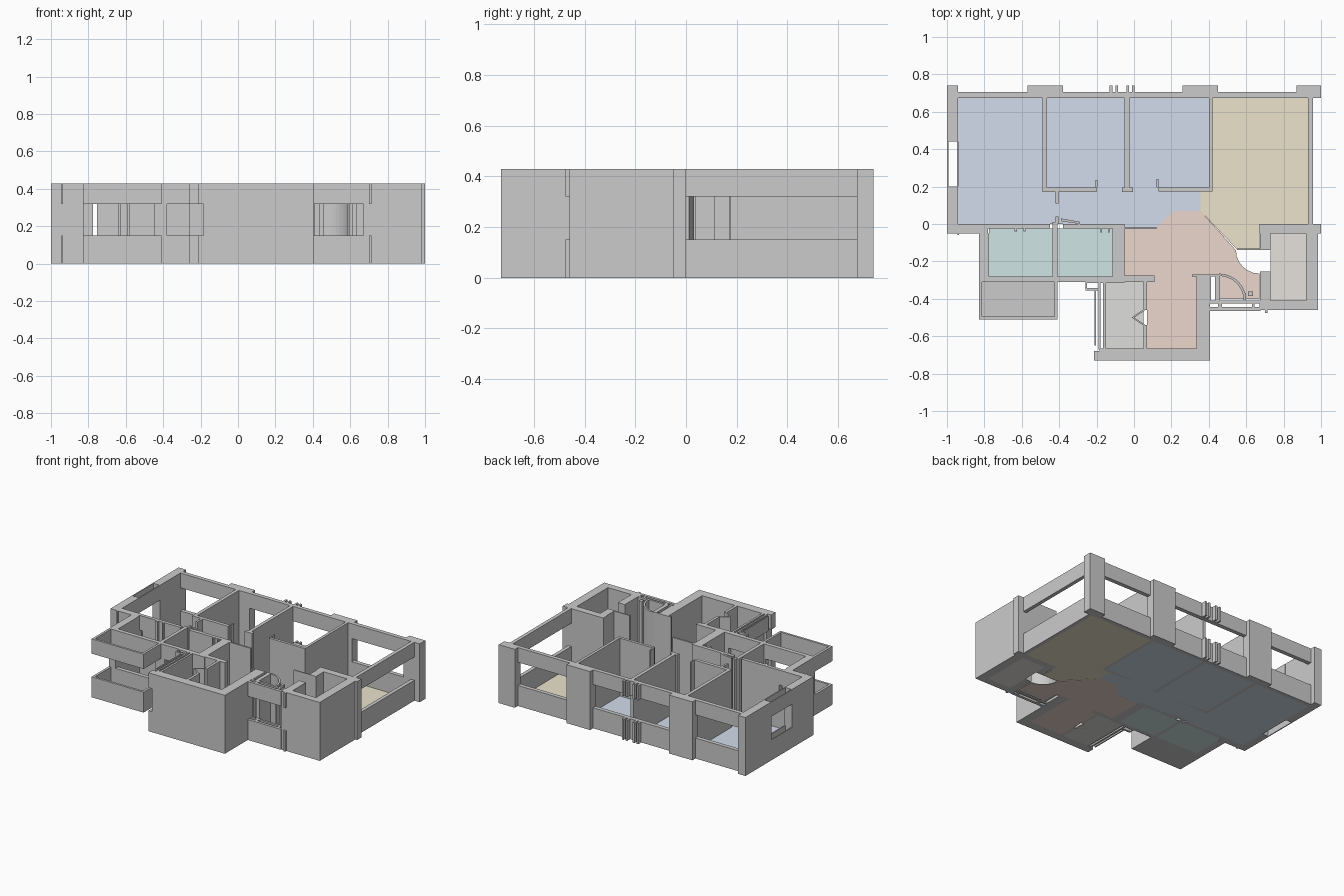
import bpy, bmesh, math

H, SILL, HEAD, SLAB = 0.428, 0.15, 0.32, 0.004


def prism(bm, pts, z0, z1):
    """Extrude a plan outline from z0 to z1."""
    low = [bm.verts.new((x, y, z0)) for x, y in pts]
    face = bm.faces.new(low)
    res = bmesh.ops.extrude_face_region(bm, geom=[face], use_keep_orig=True)
    for v in res["geom"]:
        if isinstance(v, bmesh.types.BMVert):
            v.co.z = z1


def rect(x0, x1, y0, y1):
    return [(x0, y0), (x1, y0), (x1, y1), (x0, y1)]


def build(name, prisms, color=None):
    bm = bmesh.new()
    for pts, z0, z1 in prisms:
        prism(bm, pts, z0, z1)
    bmesh.ops.recalc_face_normals(bm, faces=bm.faces)
    me = bpy.data.meshes.new(name)
    bm.to_mesh(me)
    bm.free()
    ob = bpy.data.objects.new(name, me)
    bpy.context.collection.objects.link(ob)
    if color:
        mat = bpy.data.materials.new(name + "_color")
        mat.diffuse_color = (*color, 1)
        me.materials.append(mat)
    return ob


def walls(name, boxes):
    build(name, [(rect(*b), 0, H) for b in boxes])


def windows(name, boxes):
    """Wall with a band left open: sill below, lintel above."""
    build(name, [(rect(*b), z0, z1) for b in boxes for z0, z1 in ((0, SILL), (HEAD, H))])


# Solid piers along the back
walls("back_piers", [(-1, -0.94, 0.67, 0.74), (-0.57, -0.38, 0.675, 0.74),
                     (0.26, 0.45, 0.675, 0.74), (0.87, 1.0, 0.675, 0.74)])

# Left end
walls("left_walls", [(-1, -0.94, 0.44, 0.67), (-1, -0.94, -0.05, 0.2),
                     (-0.94, -0.78, -0.05, 0.0), (-0.83, -0.775, -0.31, -0.05)])

# Entrance block
walls("entrance_walls", [(-0.185, 0.405, -0.73, -0.665), (0.335, 0.405, -0.665, -0.28),
                         (-0.165, -0.15, -0.67, -0.31), (-0.115, -0.05, -0.31, 0.0),
                         (0.05, 0.07, -0.46, -0.28), (0.05, 0.07, -0.67, -0.54),
                         (-0.26, -0.05, -0.315, -0.305), (-0.05, 0.11, -0.31, -0.275),
                         (0.31, 0.45, -0.28, -0.27)])

# Shaft at the right end
walls("shaft_walls", [(0.67, 1.0, -0.05, 0.0), (0.92, 0.985, -0.46, -0.05),
                      (0.67, 0.92, -0.46, -0.41), (0.675, 0.73, -0.14, -0.05),
                      (0.675, 0.73, -0.41, -0.255), (0.55, 0.675, -0.14, -0.132)])

# Room partitions
walls("room_partitions", [(-0.49, -0.465, 0.17, 0.68), (-0.05, -0.025, 0.17, 0.68),
                          (0.40, 0.42, 0.175, 0.68), (-0.49, -0.2, 0.17, 0.195),
                          (0.13, 0.42, 0.175, 0.195), (-0.065, -0.005, 0.17, 0.195),
                          (-0.42, -0.405, 0.11, 0.17), (-0.42, -0.405, 0.0, 0.04),
                          (-0.05, 0.12, -0.028, -0.015)])

# Bathroom partitions
walls("bath_partitions", [(-0.755, -0.45, -0.025, 0.0), (-0.38, -0.115, -0.025, 0.0),
                          (-0.435, -0.41, -0.31, 0.01), (-0.45, -0.38, -0.31, -0.28),
                          (-0.15, -0.115, -0.31, -0.28)])

# Door leaves and jambs
walls("door_leaves", [(-0.205, -0.195, 0.195, 0.235), (0.12, 0.13, 0.195, 0.24),
                      (-0.64, -0.625, -0.04, -0.02), (-0.59, -0.58, -0.04, -0.02),
                      (-0.18, -0.17, -0.045, -0.02), (-0.14, -0.13, -0.045, -0.02),
                      (-0.28, -0.2, -0.01, 0.0), (0.45, 0.46, -0.41, -0.27),
                      (0.405, 0.412, -0.41, -0.28), (0.432, 0.45, -0.41, -0.28)])
build("slanted_doors", [([(-0.39, 0.015), (-0.29, 0.0), (-0.29, 0.012), (-0.39, 0.03)], 0, H),
                        ([(0.0, -0.5), (0.055, -0.465), (0.055, -0.453), (-0.012, -0.5)], 0, H),
                        ([(0.0, -0.5), (-0.012, -0.5), (0.055, -0.547), (0.055, -0.535)], 0, H)])

# Curved door swing
arc = [(r, math.radians(a)) for r, seq in ((0.145, range(0, 91, 10)), (0.132, range(90, -1, -10)))
       for a in seq]
build("curved_door", [([(0.455 + r * math.cos(a), -0.41 + r * math.sin(a)) for r, a in arc], 0, H)])
walls("entry_fragments", [(0.59, 0.6, -0.41, -0.37), (0.61, 0.635, -0.385, -0.36)])

# Window bands
windows("back_windows", [(-0.94, -0.57, 0.675, 0.705), (-0.38, 0.26, 0.675, 0.705),
                         (0.45, 0.87, 0.675, 0.705)])
windows("back_fins", [(x, x + 0.014, 0.7, 0.74) for x in (-0.13, -0.1, -0.04, -0.012)])
windows("side_windows", [(0.93, 0.957, 0.0, 0.675), (-1, -0.993, 0.2, 0.44),
                         (-0.946, -0.938, 0.2, 0.44)])
windows("bath_windows", [(-0.775, -0.45, -0.31, -0.28), (-0.38, -0.15, -0.31, -0.28),
                         (-0.78, -0.755, -0.025, 0.0)])
windows("front_windows", [(0.405, 0.675, -0.425, -0.41), (0.405, 0.675, -0.465, -0.445),
                          (0.45, 0.47, -0.445, -0.425), (0.63, 0.645, -0.445, -0.425),
                          (0.70, 0.715, -0.475, -0.46), (-0.945, -0.935, -0.06, -0.05)])
windows("entrance_side_window", [(-0.212, -0.203, -0.65, -0.35), (-0.19, -0.178, -0.67, -0.31),
                                 (-0.215, -0.185, -0.73, -0.68), (-0.26, -0.18, -0.355, -0.342),
                                 (-0.26, -0.25, -0.342, -0.31)])

# Balcony parapet and upper band
windows("balcony_rail", [(-0.83, -0.812, -0.51, -0.31), (-0.425, -0.408, -0.51, -0.31),
                         (-0.812, -0.425, -0.51, -0.494)])


def floor(name, color, *outlines):
    build(name, [(p, 0, SLAB) for p in outlines], color)


# Floors by room
floor("bedroom_floor", (0.64, 0.72, 0.83),
      rect(-0.94, -0.49, 0.0, 0.675), rect(-0.465, -0.05, 0.195, 0.675),
      rect(-0.025, 0.40, 0.195, 0.675), rect(-0.49, -0.05, 0.0, 0.195),
      [(-0.05, -0.02), (0.12, -0.02), (0.21, 0.07), (0.355, 0.07), (0.355, 0.195), (-0.05, 0.195)])
swing = [(0.67 + 0.125 * math.cos(math.radians(a)), -0.14 + 0.125 * math.sin(math.radians(a)))
         for a in range(180, 271, 15)]
floor("living_floor", (0.83, 0.77, 0.60),
      [(0.355, 0.07), (0.55, -0.135), (0.67, -0.135), (0.67, 0.0), (0.93, 0.0), (0.93, 0.675),
       (0.42, 0.675), (0.42, 0.175), (0.355, 0.175)])
floor("hall_floor", (0.84, 0.68, 0.61),
      [(-0.05, -0.02), (0.12, -0.02), (0.21, 0.07), (0.355, 0.07)] + swing +
      [(0.67, -0.40), (0.45, -0.40), (0.45, -0.28), (0.335, -0.28), (0.335, -0.665),
       (0.07, -0.665), (0.07, -0.28), (-0.05, -0.28)])
floor("bath_floor", (0.62, 0.78, 0.77),
      rect(-0.775, -0.435, -0.28, -0.025), rect(-0.41, -0.115, -0.28, -0.025))
floor("balcony_floor", (0.66, 0.66, 0.66), rect(-0.812, -0.425, -0.494, -0.31))
floor("store_floor", (0.73, 0.74, 0.71), rect(-0.15, 0.05, -0.665, -0.31))
floor("shaft_floor", (0.79, 0.76, 0.73), rect(0.73, 0.92, -0.41, -0.05))
